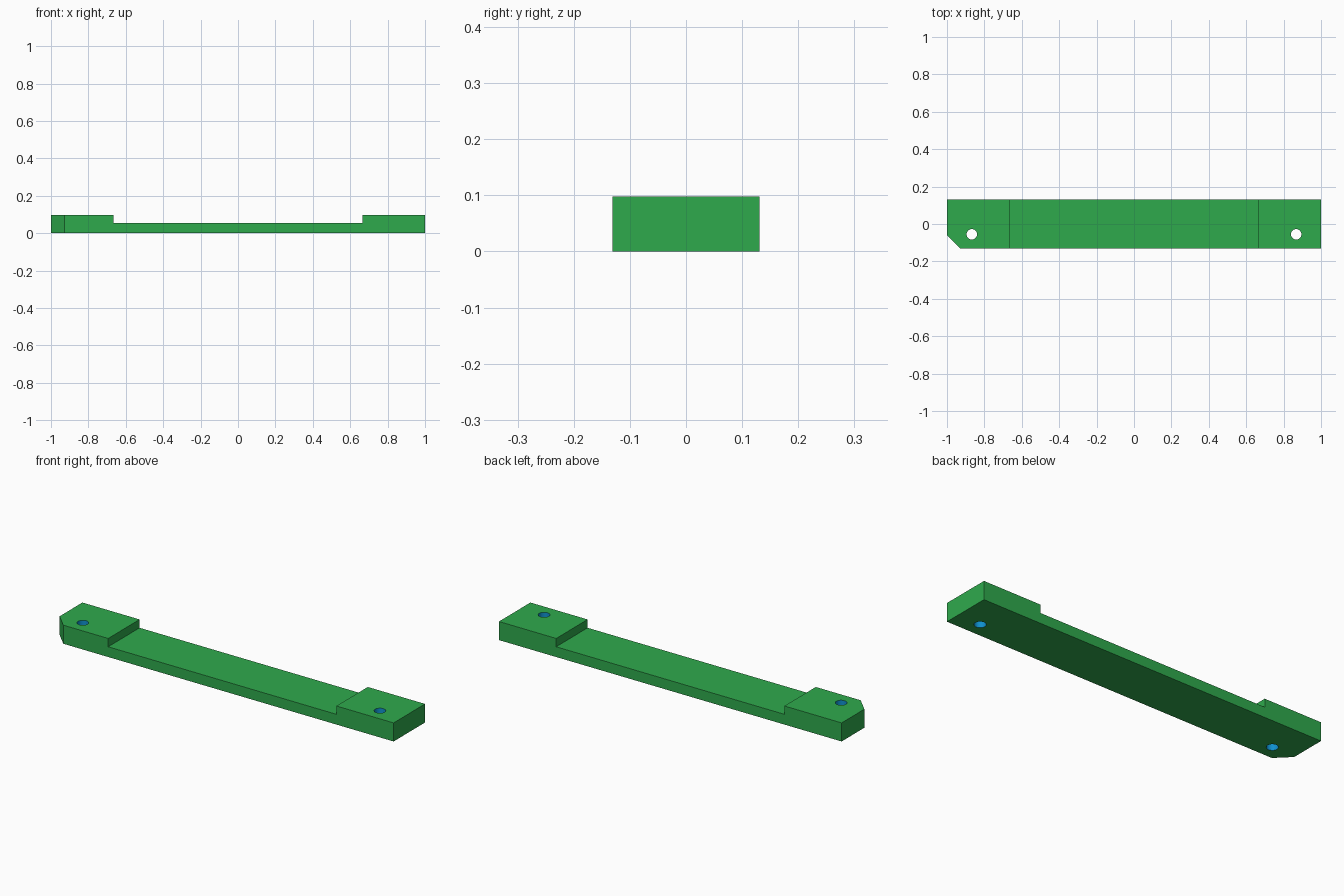
import bpy, bmesh, math
from mathutils import Vector

if "Cube" in bpy.data.objects:
    bpy.data.objects.remove(bpy.data.objects["Cube"])

HALF_Y, LOW, HIGH, STEP = 0.131, 0.054, 0.098, 0.666
HOLE_X, HOLE_Y, HOLE_R, CHAMFER = 0.867, -0.055, 0.028, 0.072


def material(name, rgb):
    m = bpy.data.materials.new(name)
    m.diffuse_color = (*rgb, 1)
    m.use_nodes = True
    m.node_tree.nodes["Principled BSDF"].inputs["Base Color"].default_value = m.diffuse_color
    return m


green = material("green", (0.028, 0.40, 0.073))
blue = material("blue", (0.005, 0.28, 0.62))

# Bar with raised ends: side profile extruded across the width
profile = [(-1, 0), (1, 0), (1, HIGH), (STEP, HIGH), (STEP, LOW),
           (-STEP, LOW), (-STEP, HIGH), (-1, HIGH)]
bm = bmesh.new()
face = bm.faces.new([bm.verts.new((x, -HALF_Y, z)) for x, z in profile])
ext = bmesh.ops.extrude_face_region(bm, geom=[face])
bmesh.ops.translate(bm, vec=(0, 2 * HALF_Y, 0),
                    verts=[v for v in ext["geom"] if isinstance(v, bmesh.types.BMVert)])

# Cut off the front left corner
cut = bmesh.ops.bisect_plane(bm, geom=bm.verts[:] + bm.edges[:] + bm.faces[:],
                             plane_co=Vector((-1 + CHAMFER, -HALF_Y, 0)),
                             plane_no=Vector((-1, -1, 0)), clear_outer=True)
bmesh.ops.holes_fill(bm, edges=[e for e in bm.edges if e.is_boundary], sides=0)
bmesh.ops.recalc_face_normals(bm, faces=bm.faces[:])
mesh = bpy.data.meshes.new("mounting_bar")
bm.to_mesh(mesh)
bm.free()
bar = bpy.data.objects.new("mounting_bar", mesh)
bpy.context.collection.objects.link(bar)
mesh.materials.append(green)
mesh.materials.append(blue)

# Screw holes through both ends
for side in (-1, 1):
    bpy.ops.mesh.primitive_cylinder_add(vertices=32, radius=HOLE_R, depth=0.4,
                                        location=(side * HOLE_X, HOLE_Y, 0.05))
    cutter = bpy.context.object
    cutter.name = "hole_cutter"
    cutter.hide_render = True
    mod = bar.modifiers.new("hole", 'BOOLEAN')
    mod.operation = 'DIFFERENCE'
    mod.solver = 'EXACT'
    mod.object = cutter
    bpy.ops.object.select_all(action='DESELECT')
    bpy.context.view_layer.objects.active = bar
    bar.select_set(True)
    bpy.ops.object.modifier_apply(modifier=mod.name)
    bpy.data.objects.remove(cutter)

# Blue hole walls: upright faces lying close to a hole axis
for p in bar.data.polygons:
    near = math.hypot(abs(p.center.x) - HOLE_X, p.center.y - HOLE_Y) < HOLE_R * 1.1
    p.material_index = 1 if near and abs(p.normal.z) < 0.1 else 0

bpy.ops.object.shade_smooth_by_angle(angle=math.radians(30))
